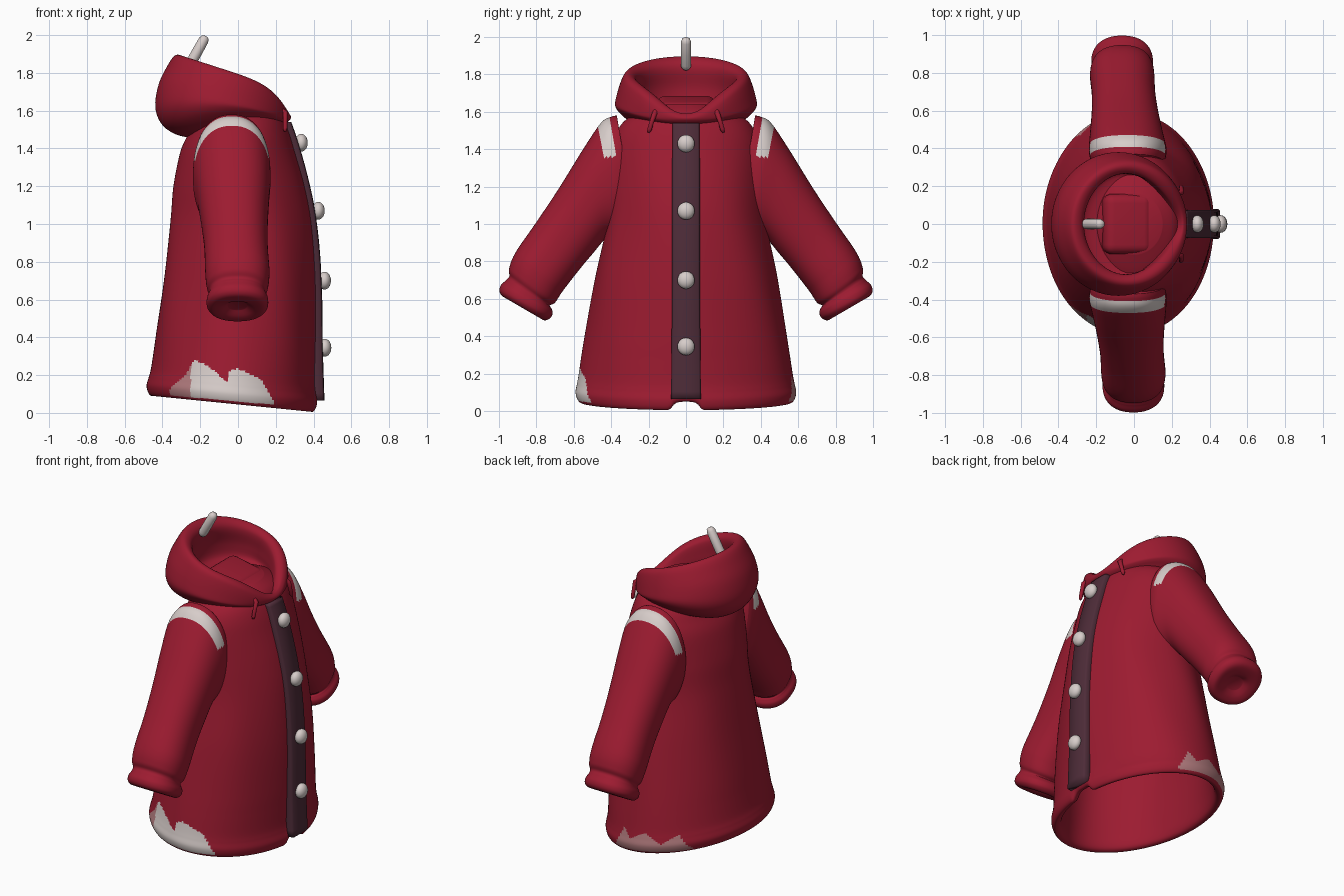
import bpy, bmesh, math
from mathutils import Vector, Matrix

if "Cube" in bpy.data.objects:
    bpy.data.objects.remove(bpy.data.objects["Cube"])


def material(name, rgb):
    m = bpy.data.materials.new(name)
    m.diffuse_color = (*rgb, 1)
    m.use_nodes = True
    m.node_tree.nodes["Principled BSDF"].inputs["Base Color"].default_value = m.diffuse_color
    return m


RED = material("deep red cloth", (0.335, 0.011, 0.030))
DARK = material("dark plum trim", (0.076, 0.025, 0.040))
WHITE = material("off white", (0.68, 0.61, 0.59))
PINK = material("worn pink", (0.45, 0.20, 0.21))


def spline(rows, n):
    """Catmull-Rom through rows of numbers; returns (parameter, values) pairs."""
    out = []
    last = len(rows) - 1
    for i in range(last):
        a, b, c, d = (rows[max(i - 1, 0)], rows[i], rows[i + 1], rows[min(i + 2, last)])
        for k in range(n):
            t = k / n
            out.append((i + t, [0.5 * (2 * q + (r - p) * t + (2 * p - 5 * q + 4 * r - s) * t * t
                                + (3 * q - p - 3 * r + s) * t ** 3)
                                for p, q, r, s in zip(a, b, c, d)]))
    out.append((last, list(rows[-1])))
    return out


def loft(name, rings, mats, rule=None):
    """Skin closed rings, cap both ends; rule(ring index, centre) picks the material."""
    bm = bmesh.new()
    vs = [[bm.verts.new(p) for p in ring] for ring in rings]
    n = len(rings[0])
    for i in range(len(vs) - 1):
        for j in range(n):
            k = (j + 1) % n
            f = bm.faces.new((vs[i][j], vs[i][k], vs[i + 1][k], vs[i + 1][j]))
            if rule:
                f.material_index = rule(i, f.calc_center_median())
    bm.faces.new(vs[0])
    bm.faces.new(vs[-1])
    for f in bm.faces:
        f.smooth = True
    bmesh.ops.recalc_face_normals(bm, faces=bm.faces)
    me = bpy.data.meshes.new(name)
    bm.to_mesh(me)
    bm.free()
    for m in mats:
        me.materials.append(m)
    ob = bpy.data.objects.new(name, me)
    bpy.context.collection.objects.link(ob)
    return ob


def tube(name, pts, radii, mat, sides=14):
    """Round bar through points."""
    pts = [Vector(p) for p in pts]
    d = (pts[-1] - pts[0]).normalized()
    u = d.cross(Vector((0, 1, 0))).normalized()
    v = d.cross(u)
    angles = [2 * math.pi * j / sides for j in range(sides)]
    return loft(name, [[p + r * (math.cos(a) * u + math.sin(a) * v) for a in angles]
                       for p, r in zip(pts, radii)], [mat])


def polyline(pts, x):
    for (x0, z0), (x1, z1) in zip(pts, pts[1:]):
        if x0 <= x <= x1:
            return z0 + (z1 - z0) * (x - x0) / (x1 - x0)
    return -1


def power(v, e):
    return math.copysign(abs(v) ** e, v)


# coat body: outer shell from the neck down, rolled hem, then the inner lining
# rows: z, back x, front x, half width
body_rows = [
    (1.64, -.15, .15, .16), (1.60, -.20, .21, .25), (1.55, -.23, .245, .33),
    (1.48, -.262, .275, .375), (1.38, -.305, .305, .40), (1.2, -.34, .355, .41),
    (1.0, -.357, .39, .425), (.7, -.39, .41, .485), (.4, -.43, .413, .535),
    (.26, -.447, .411, .557), (.15, -.462, .41, .573), (.10, -.474, .415, .582),
    (.055, -.484, .423, .59), (.015, -.475, .415, .58), (0, -.455, .395, .56),
    (.03, -.425, .365, .53), (.15, -.41, .355, .515), (.5, -.385, .365, .475),
    (1.0, -.325, .35, .39), (1.3, -.29, .30, .37), (1.48, -.22, .22, .30), (1.53, -.12, .12, .15)]
body_samples = spline(body_rows, 10)
SEG = 220


def body_ring(row):
    z, xb, xf, w = row
    ring = []
    for j in range(SEG):
        a = 2 * math.pi * j / SEG
        fold = 1 + .009 * math.sin(7 * a + 3 * z) * math.sin(math.pi * min(max(z / 1.5, 0), 1))
        x = (xb + xf) / 2 + (xf - xb) / 2 * math.cos(a) * fold
        y = w * math.sin(a) * fold
        dz = (.045 - .1 * x) * max(0, 1 - z / 1.3)          # hem rises toward the back
        if x > 0 and abs(y) < .085 and z < .2:              # notch under the placket
            dz += .045 * (1 - (abs(y) / .085) ** 4) * (1 - z / .2)
        ring.append((x, y, z + dz))
    return ring


near_patch = [(-.36, .13), (-.28, .20), (-.23, .28), (-.16, .25), (-.06, .165),
              (-.04, .23), (.0, .235), (.12, .18), (.19, .06)]
far_patch = [(-.34, .10), (-.28, .19), (-.2, .13), (-.1, .19), (0, .13), (.05, .19), (.12, .06)]


def body_rule(i, c):
    if body_samples[i][0] > 14 or c.z > .3 or c.z < .06 - .09 * c.x:
        return 0
    if c.y < 0:
        return (2 if c.x < -.25 else 1) if c.z < polyline(near_patch, c.x) else 0
    return 2 if c.z < polyline(far_patch, c.x) else 0


loft("coat_body", [body_ring(r) for _, r in body_samples], [RED, WHITE, PINK], body_rule)

# sleeves: top y, z, bottom y, z, half thickness along x
sleeve_rows = [
    (.37, 1.58, .28, 1.05, .19), (.40, 1.573, .30, 1.0, .20), (.455, 1.54, .345, .95, .205),
    (.55, 1.40, .42, .93, .192), (.68, 1.19, .50, .84, .176), (.80, 1.01, .575, .75, .168),
    (.91, .85, .66, .64, .17), (.945, .765, .70, .58, .162), (.945, .72, .728, .565, .148),
    (.962, .70, .72, .55, .15), (.99, .672, .713, .525, .162), (.997, .64, .725, .497, .16),
    (.98, .613, .757, .485, .135), (.93, .59, .79, .507, .09), (.895, .592, .815, .545, .05)]
sleeve_samples = spline(sleeve_rows, 10)


def sleeve_rule(i, c):
    return 1 if 1.2 <= sleeve_samples[i][0] < 2.2 and c.z > 1.36 - .12 * abs(min(c.x, 0)) else 0


for side, label, drift in ((-1, "right", .03), (1, "left", -.03)):
    rings = []
    for t, (ty, tz, by, bz, hx) in sleeve_samples:
        xc = -.033 + drift * min(max((t - 2) / 4, 0), 1)
        ring = []
        for j in range(120):
            a = 2 * math.pi * j / 120
            k = (1 + power(math.cos(a), .88)) / 2
            ring.append((xc + hx * power(math.sin(a), .88),
                         side * (by + (ty - by) * k), bz + (tz - bz) * k))
        rings.append(ring)
    loft(label + "_sleeve", rings, [RED, WHITE], sleeve_rule)

# hood: back x, front x, half width, back z, front z, front dip, side lift, front pinch
hood_rows = [
    (-.22, .20, .28, 1.45, 1.50, 0, .06, 0), (-.33, .245, .33, 1.475, 1.53, 0, .07, 0),
    (-.405, .262, .365, 1.53, 1.54, 0, .07, 0), (-.438, .273, .38, 1.62, 1.55, 0, .055, 0),
    (-.42, .28, .368, 1.74, 1.56, .2, .03, 0), (-.375, .28, .348, 1.835, 1.57, .35, .01, 0),
    (-.34, .272, .328, 1.887, 1.582, .4, 0, 0), (-.31, .258, .305, 1.895, 1.59, .4, 0, .1),
    (-.275, .24, .282, 1.868, 1.58, .4, 0, .25), (-.265, .225, .275, 1.82, 1.57, .4, 0, .3),
    (-.285, .20, .28, 1.72, 1.565, .3, 0, .25), (-.27, .17, .265, 1.63, 1.56, 0, 0, .1),
    (-.18, .10, .16, 1.60, 1.57, 0, 0, 0)]


def hood_ring(row):
    xb, xf, w, zb, zf, dip, lift, pinch = row
    ring = []
    for j in range(120):
        a = 2 * math.pi * j / 120
        u = (1 + math.cos(a)) / 2
        drop = (1 - dip) * u + dip * u ** 8
        ring.append((xb + (xf - xb) * u, w * math.sin(a) * (1 - pinch * u ** 3),
                     zb + (zf - zb) * drop + lift * 4 * u * (1 - u)))
    return ring


loft("hood", [hood_ring(r) for _, r in spline(hood_rows, 5)], [RED])

# button placket down the front: z, outer x, half width
placket_rows = [(1.54, .282, .072), (1.43, .32, .073), (1.25, .37, .074), (1.07, .408, .074),
                (.85, .434, .074), (.6, .446, .075), (.35, .449, .077), (.065, .458, .08)]
loft("button_placket", [[(x - .08, -w, z), (x - .012, -w, z), (x - .002, -w + .01, z), (x, 0, z),
                         (x - .002, w - .01, z), (x - .012, w, z), (x - .08, w, z)]
                        for _, (z, x, w) in spline(placket_rows, 5)], [DARK])

# buttons
for i, (x, z) in enumerate(((.335, 1.43), (.425, 1.07), (.458, .70), (.46, .345))):
    bpy.ops.mesh.primitive_uv_sphere_add(segments=32, ring_count=16, radius=1, location=(x, 0, z))
    ob = bpy.context.object
    ob.name = f"button_{i + 1}"
    ob.scale = (.034, .046, .047)
    ob.data.materials.append(WHITE)
    bpy.ops.object.shade_smooth()

# bunched lining standing up inside the neck
bpy.ops.mesh.primitive_cube_add(size=1, location=(-.04, 0, 1.59), rotation=(0, .2, 0))
lining = bpy.context.object
lining.name = "neck_lining"
lining.data.transform(Matrix.Diagonal((.26, .32, .16, 1)))
lining.data.materials.append(RED)
bevel = lining.modifiers.new("round", 'BEVEL')
bevel.width = .05
bevel.segments = 5
bpy.ops.object.shade_smooth()

# drawstrings
for side, label in ((-1, "right"), (1, "left")):
    tube(label + "_drawstring", [(.21, side * .155, 1.625), (.25, side * .168, 1.59),
                                 (.25, side * .185, 1.54), (.25, side * .195, 1.505),
                                 (.25, side * .20, 1.49)], [.012, .014, .012, .012, .006], RED)

# hanging peg at the back of the hood
a, b = Vector((-.262, 0, 1.83)), Vector((-.168, 0, 1.998))
tube("hanging_peg", [a.lerp(b, t) for t in (0, .05, .15, .5, .85, .94, .98)],
     [.018, .025, .028, .028, .027, .021, .010], WHITE, 20)
